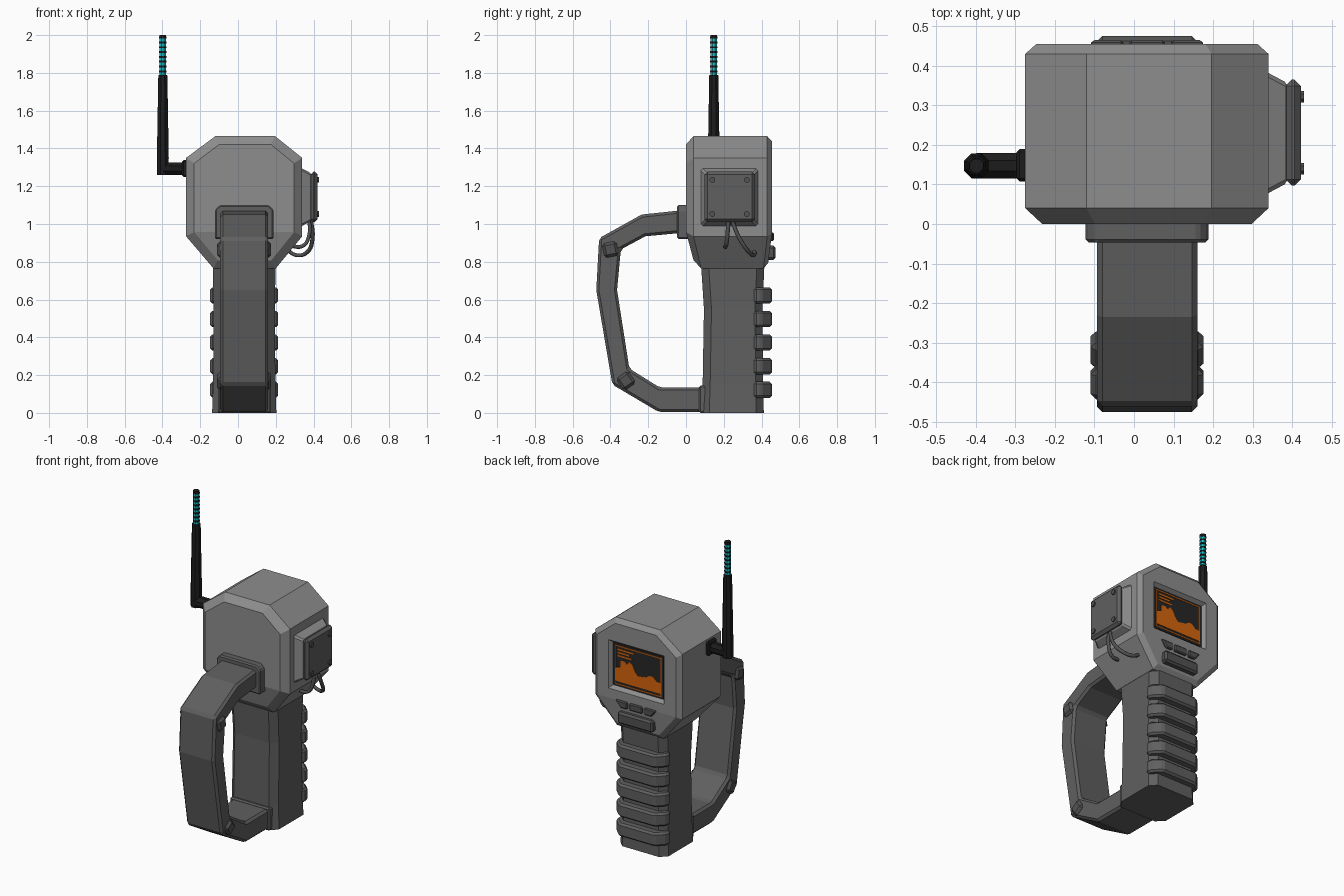
import bpy, bmesh, math
from mathutils import Vector

if "Cube" in bpy.data.objects:
    bpy.data.objects.remove(bpy.data.objects["Cube"])

CX = 0.033  # body centre line


def material(name, r, g, b):
    m = bpy.data.materials.new(name)
    m.diffuse_color = (r, g, b, 1)
    m.use_nodes = True
    m.node_tree.nodes["Principled BSDF"].inputs["Base Color"].default_value = m.diffuse_color
    return m


SHELL = material("shell_grey", 0.27, 0.27, 0.27)
GRIP = material("grip_grey", 0.115, 0.115, 0.115)
PANEL = material("panel_grey", 0.085, 0.085, 0.085)
BLACK = material("antenna_black", 0.012, 0.012, 0.012)
CYAN = material("cyan", 0.01, 0.55, 0.62)
ORANGE = material("screen_orange", 0.68, 0.13, 0.004)
SCREEN = material("screen_dark", 0.02, 0.02, 0.02)


def finish(name, bm, mat, bevel=0):
    bmesh.ops.recalc_face_normals(bm, faces=bm.faces)
    me = bpy.data.meshes.new(name)
    bm.to_mesh(me)
    bm.free()
    me.materials.append(mat)
    ob = bpy.data.objects.new(name, me)
    bpy.context.collection.objects.link(ob)
    if bevel:
        mod = ob.modifiers.new("bevel", 'BEVEL')
        mod.width, mod.segments, mod.limit_method = bevel, 1, 'ANGLE'
    return ob


def loft(name, rings, mat, bevel=0, caps=None):
    """Bridge rings of 3D points; caps are lists of ring indices."""
    bm = bmesh.new()
    vs = [[bm.verts.new(p) for p in r] for r in rings]
    n = len(rings[0])
    for a, b in zip(vs, vs[1:]):
        for i in range(n):
            j = (i + 1) % n
            bm.faces.new((a[i], a[j], b[j], b[i]))
    for r in (vs[0], vs[-1]):
        for c in caps or [range(n)]:
            bm.faces.new([r[i] for i in c])
    return finish(name, bm, mat, bevel)


def prism(name, pts, axis, lo, hi, mat, bevel=0):
    """Extrude a 2D outline along x, y or z."""
    put = {'x': lambda p, d: (d, p[0], p[1]), 'y': lambda p, d: (p[0], d, p[1]),
           'z': lambda p, d: (p[0], p[1], d)}[axis]
    return loft(name, [[put(p, d) for p in pts] for d in (lo, hi)], mat, bevel)


def rect(a0, a1, b0, b1):
    return [(a0, b0), (a1, b0), (a1, b1), (a0, b1)]


def ngon(a, b, r, n=8):
    return [(a + r * math.cos(math.tau * (i + .5) / n), b + r * math.sin(math.tau * (i + .5) / n)) for i in range(n)]


# Head: octagonal housing with chamfered front and back
OUT = [(-.13, .765), (-.275, .935), (-.275, 1.35), (-.12, 1.465),
       (.196, 1.465), (.34, 1.35), (.34, .935), (.20, .765)]


def head_ring(d, y, low):
    kx, kz = 1 - d / .3075, 1 - d / .35
    return [(CX + (x - CX) * kx, y + (low if i in (0, 7) else 0), 1.115 + (z - 1.115) * kz)
            for i, (x, z) in enumerate(OUT)]


head = loft("head_housing", [head_ring(.043, 0, .04), head_ring(0, .04, .04),
                             head_ring(0, .43, -.02), head_ring(.028, .455, -.02)],
            SHELL, caps=[range(1, 7), (0, 1, 6, 7)])

# Screen recess cut with a tapered block
cutter = loft("screen_cutter", [[(x, y, z) for x, z in rect(CX - w, CX + w, 1.165 - h, 1.165 + h)]
                                for y, w, h in ((.43, .178, .136), (.47, .208, .166))], SHELL)
cutter.hide_render = True
cut = head.modifiers.new("screen_recess", 'BOOLEAN')
cut.operation, cut.object, cut.solver = 'DIFFERENCE', cutter, 'EXACT'
bpy.context.view_layer.objects.active = head
head.select_set(True)
bpy.ops.object.modifier_apply(modifier=cut.name)
bpy.data.objects.remove(cutter)

# Display: dark panel, orange border, bar lines and graph (u runs from +x to -x)
prism("screen_panel", rect(CX - .178, CX + .178, 1.029, 1.301), 'y', .429, .434, SCREEN)


def display(name, pts):
    prism(name, [(CX + .165 - u * .33, 1.04 + v * .25) for u, v in pts], 'y', .433, .437, ORANGE)


for k, r in enumerate([(0, 1, 0, .025), (0, 1, .975, 1), (0, .02, 0, 1), (.98, 1, 0, 1),
                       (.06, .40, .88, .92), (.06, .30, .80, .84), (.06, .36, .72, .76)]):
    display("screen_line_%d" % k, rect(*r))
display("screen_graph", [(.02, .08), (.98, .08), (.98, .36), (.9, .36), (.82, .46), (.74, .46), (.68, .40),
                         (.5, .36), (.44, .44), (.38, .60), (.32, .66), (.26, .58), (.2, .64), (.12, .62),
                         (.12, .46), (.02, .42)])

# Buttons under the screen
prism("wide_button", rect(CX - .125, CX + .125, .81, .885), 'y', .41, .475, PANEL, .012)
prism("middle_button", rect(CX - .045, CX + .045, .91, .955), 'y', .43, .465, PANEL, .006)
for s, side in ((-1, "left"), (1, "right")):
    prism(side + "_button", [(CX + s * a, b) for a, b in ((.06, .91), (.11, .91), (.145, .955), (.06, .955))],
          'y', .43, .465, PANEL, .006)


# Grip with chamfered corners, and ribs wrapped round its back
def grip_ring(z, w, y0, y1, c=.04):
    return [(CX + s * a, y, z) for s, a, y in
            ((-1, w - c, y0), (1, w - c, y0), (1, w, y0 + c), (1, w, y1 - c),
             (1, w - c, y1), (-1, w - c, y1), (-1, w, y1 - c), (-1, w, y0 + c))]


loft("grip", [grip_ring(0, .17, .083, .412), grip_ring(.15, .165, .088, .408),
              grip_ring(.55, .162, .095, .405), grip_ring(.78, .166, .08, .415)], GRIP)
for k in range(5):
    z = .122 + k * .125
    prism("grip_rib_%d" % k, [(CX + s * a, y) for s, a, y in
          ((-1, .18, .36), (1, .18, .36), (1, .18, .40), (1, .125, .455), (-1, .125, .455), (-1, .18, .40))],
          'z', z - .043, z + .043, GRIP, .012)

# Hand guard: closed side profile, collar and hinge bolts
prism("hand_guard", [(.0, 1.075), (-.235, 1.05), (-.46, .925), (-.475, .65), (-.39, .15), (-.145, .005),
                     (.11, .005), (.11, .135), (-.14, .135), (-.30, .235), (-.365, .65), (-.345, .865),
                     (-.215, .935), (.0, .955)], 'x', CX - .127, CX + .127, GRIP, .014)
prism("guard_collar", [(CX - .155, .92), (CX + .155, .92), (CX + .155, 1.075), (CX + .13, 1.10),
                       (CX - .13, 1.10), (CX - .155, 1.075)], 'y', -.047, .02, GRIP, .008)
prism("guard_foot", rect(CX - .14, CX + .14, 0, .145), 'y', .07, .11, GRIP, .008)
for name, y, z, t in (("upper_bolt", -.40, .865, .2), ("lower_bolt", -.318, .17, .6)):
    pts = [(y + .055 * math.cos(t + math.pi / 4 + i * math.pi / 2),
            z + .055 * math.sin(t + math.pi / 4 + i * math.pi / 2)) for i in range(4)]
    prism(name, pts, 'x', CX - .143, CX + .143, PANEL, .014)

# Side box: tapered base, plate and screws
loft("side_box_base", [[(x, y, z) for y, z in rect(.23 - w, .23 + w, 1.142 - w, 1.142 + w)]
                       for x, w in ((.33, .157), (.39, .125))], SHELL, .01)
prism("side_box_plate", rect(.097, .365, 1.01, 1.277), 'x', .383, .422, GRIP, .016)
for i, (y, z) in enumerate(rect(.14, .322, 1.053, 1.234)):
    prism("plate_screw_%d" % i, ngon(y, z, .016), 'x', .41, .43, PANEL)

# Cables hanging under the side box
for name, pts in (("short_cable", [(.375, .225, 1.03), (.378, .22, .95), (.345, .212, .885), (.27, .205, .885)]),
                  ("long_cable", [(.385, .24, 1.03), (.395, .28, .93), (.365, .335, .85), (.31, .36, .835),
                                  (.25, .36, .87)])):
    cu = bpy.data.curves.new(name, 'CURVE')
    cu.dimensions, cu.bevel_depth, cu.bevel_resolution, cu.resolution_u = '3D', .011, 1, 6
    sp = cu.splines.new('BEZIER')
    sp.bezier_points.add(len(pts) - 1)
    for bp, p in zip(sp.bezier_points, pts):
        bp.co = Vector(p)
        bp.handle_left_type = bp.handle_right_type = 'AUTO'
    cu.materials.append(PANEL)
    bpy.context.collection.objects.link(bpy.data.objects.new(name, cu))

# Antenna: mount, elbow arm, tapered mast and striped tip
AX, AY = -.398, .147
prism("antenna_mount", rect(.107, .19, 1.25, 1.338), 'x', -.297, -.26, BLACK, .008)
prism("antenna_arm", ngon(AY, 1.293, .035), 'x', AX, -.28, BLACK)


def tube(name, levels, mat):
    loft(name, [[(x, y, z) for x, y in ngon(AX, AY, r)] for z, r in levels], mat)


tube("antenna_mast", [(1.26, .033), (1.35, .034), (1.785, .026), (1.79, .022)], BLACK)
tube("antenna_tip", [(1.78, .0185), (1.99, .0185)], CYAN)
for k in range(8):
    z = 1.803 + k * .0255
    tube("antenna_band_%d" % k, [(z, .0205), (min(z + .0105, 2), .0205)], BLACK)
tube("antenna_cap", [(1.984, .0205), (2.0, .019)], BLACK)
